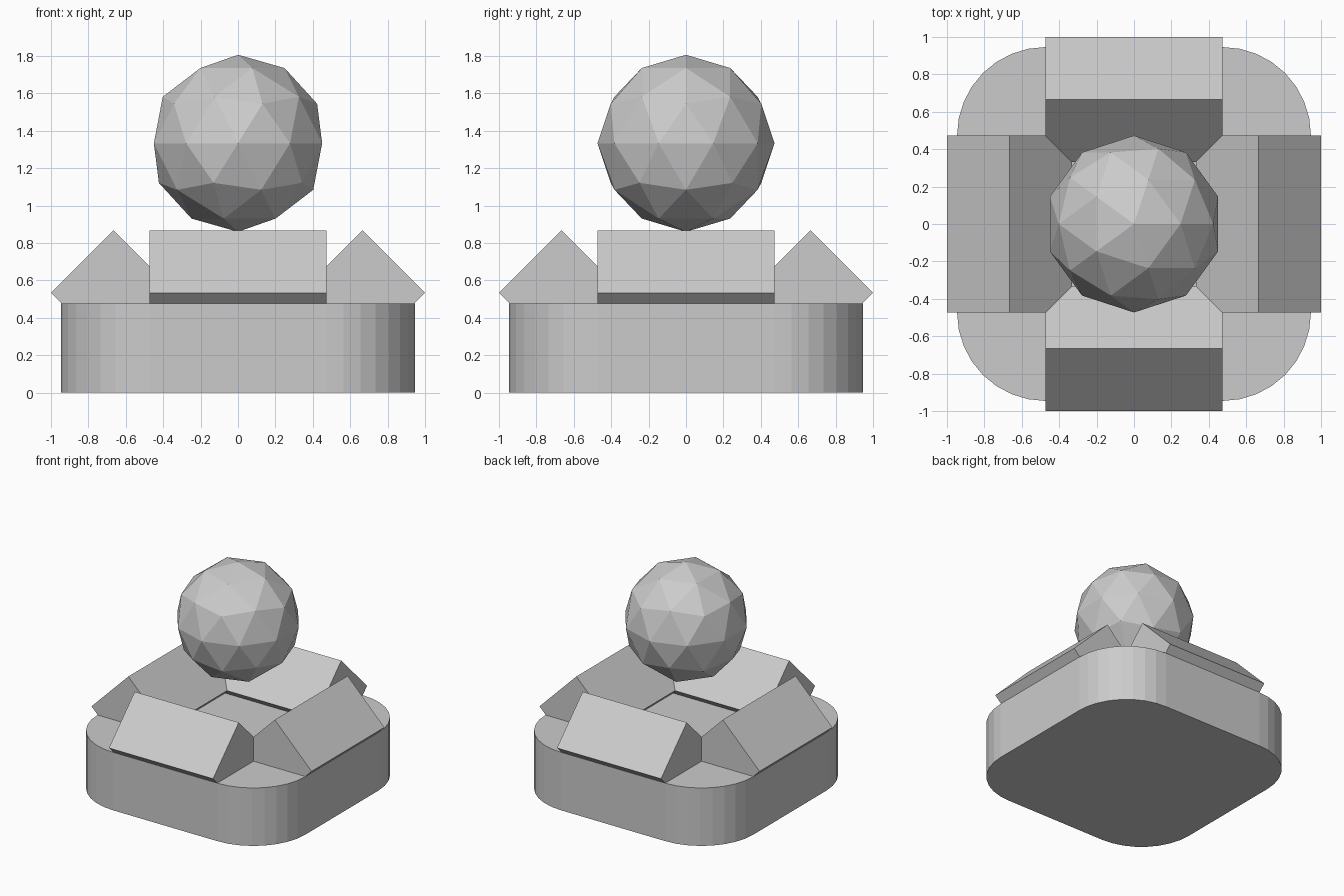
import bpy, bmesh
from math import radians, pi, sin, cos

if "Cube" in bpy.data.objects:
    bpy.data.objects.remove(bpy.data.objects["Cube"])

U = 0.473  # module: corner radius, bar thickness and ball radius


def make_object(name, bm):
    bmesh.ops.recalc_face_normals(bm, faces=bm.faces)
    mesh = bpy.data.meshes.new(name)
    bm.to_mesh(mesh)
    bm.free()
    obj = bpy.data.objects.new(name, mesh)
    bpy.context.collection.objects.link(obj)
    return obj


# Base: rounded square slab
bm = bmesh.new()
segments, height = 8, 0.476
outline = []
for corner, (sx, sy) in enumerate([(1, 1), (-1, 1), (-1, -1), (1, -1)]):
    for i in range(segments + 1):
        a = (corner + i / segments) * pi / 2
        outline.append(bm.verts.new((U * (sx + cos(a)), U * (sy + sin(a)), 0)))
bottom = bm.faces.new(outline)
result = bmesh.ops.extrude_face_region(bm, geom=[bottom], use_keep_orig=True)
top = [g for g in result["geom"] if isinstance(g, bmesh.types.BMVert)]
bmesh.ops.translate(bm, verts=top, vec=(0, 0, height))
make_object("base", bm)

# Rim bars: square bars standing on edge, one along each side
for i, side in enumerate(["right", "back", "left", "front"]):
    a = i * pi / 2
    bpy.ops.mesh.primitive_cube_add(
        size=1, location=(0.6655 * cos(a), 0.6655 * sin(a), 0.533),
        rotation=(0, radians(45), a))
    bar = bpy.context.object
    bar.name = side + "_rim_bar"
    bar.scale = (U, 2 * U, U)

# Ball: low-poly sphere above the centre
bpy.ops.mesh.primitive_ico_sphere_add(subdivisions=2, radius=U, location=(0, 0, 1.333))
bpy.context.object.name = "ball"
